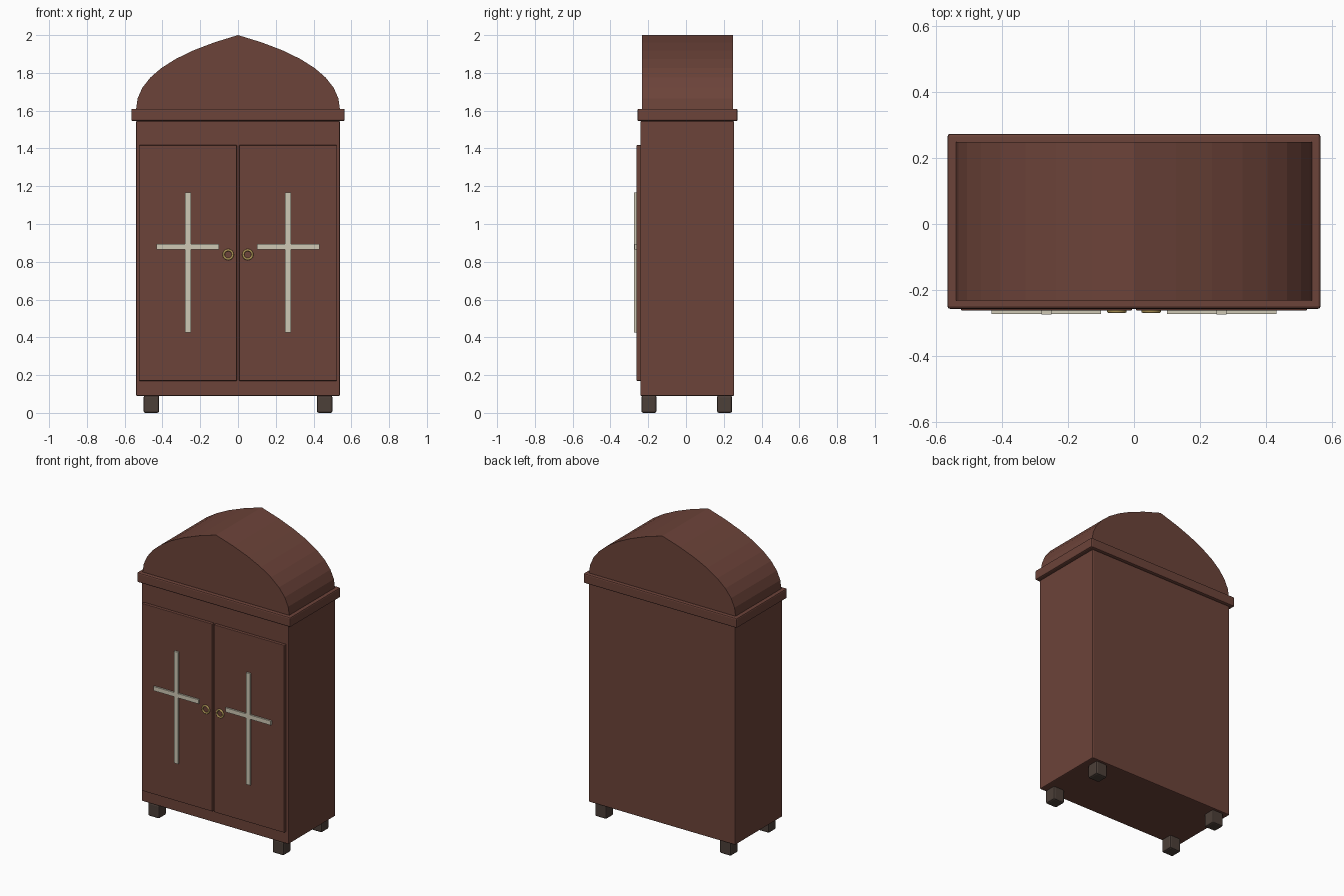
import bpy, bmesh, math
from mathutils import Matrix

if "Cube" in bpy.data.objects:
    bpy.data.objects.remove(bpy.data.objects["Cube"])


def material(name, color):
    m = bpy.data.materials.new(name)
    m.diffuse_color = (*color, 1)
    m.use_nodes = True
    m.node_tree.nodes["Principled BSDF"].inputs["Base Color"].default_value = m.diffuse_color
    return m


WOOD = material("brown_wood", (0.150, 0.056, 0.041))
DARK = material("dark_wood", (0.072, 0.050, 0.040))
CREAM = material("cream", (0.62, 0.58, 0.46))
BRASS = material("brass", (0.45, 0.32, 0.10))


def finish(bm, name, mat, bevel=0):
    bmesh.ops.recalc_face_normals(bm, faces=bm.faces)
    mesh = bpy.data.meshes.new(name)
    bm.to_mesh(mesh)
    bm.free()
    mesh.materials.append(mat)
    ob = bpy.data.objects.new(name, mesh)
    bpy.context.collection.objects.link(ob)
    if bevel:
        mod = ob.modifiers.new("bevel", "BEVEL")
        mod.width, mod.segments = bevel, 2
    return ob


def box(name, x, y, z, mat, bevel=0):
    """Box from (min, max) ranges on each axis."""
    bm = bmesh.new()
    bmesh.ops.create_cube(bm, size=1)
    for v in bm.verts:
        v.co = [r[0] if c < 0 else r[1] for c, r in zip(v.co, (x, y, z))]
    return finish(bm, name, mat, bevel)


# Cabinet body and cornice
box("body", (-0.54, 0.54), (-0.242, 0.255), (0.09, 1.545), WOOD, 0.006)
box("cornice", (-0.565, 0.565), (-0.257, 0.273), (1.545, 1.61), WOOD, 0.008)

# Pointed arch crown: curved half profile, mirrored, extruded in depth
N = 8
half = []
for i in range(N + 1):
    t = i / N
    half.append((0.54 * (2 * t - t * t),
                 2.0 * (1 - t) ** 2 + 1.85 * 2 * t * (1 - t) + 1.605 * t * t))
profile = [(-x, z) for x, z in reversed(half[1:])] + half
bm = bmesh.new()
face = bm.faces.new([bm.verts.new((x, -0.232, z)) for x, z in profile])
ext = bmesh.ops.extrude_face_region(bm, geom=[face], use_keep_orig=True)
for v in ext["geom"]:
    if isinstance(v, bmesh.types.BMVert):
        v.co.y = 0.249
finish(bm, "arched_crown", WOOD)


def torus(name, x, z, major, minor, y, mat, n=24, m=8):
    """Ring lying in the door plane."""
    bm = bmesh.new()
    rings = []
    for i in range(n):
        a = math.tau * i / n
        rings.append([])
        for j in range(m):
            b = math.tau * j / m
            r = major + minor * math.cos(b)
            rings[-1].append(bm.verts.new((x + r * math.cos(a),
                                           y + minor * math.sin(b),
                                           z + r * math.sin(a))))
    for i in range(n):
        p, q = rings[i], rings[(i + 1) % n]
        for j in range(m):
            k = (j + 1) % m
            bm.faces.new((p[j], p[k], q[k], q[j]))
    for f in bm.faces:
        f.smooth = True
    return finish(bm, name, mat)


for s, side in ((-1, "left"), (1, "right")):
    def span(a, b):
        return tuple(sorted((s * a, s * b)))

    # Door with a cream cross and a ring handle
    box(side + "_door", span(0.006, 0.524), (-0.262, -0.235), (0.17, 1.417), WOOD, 0.003)
    box(side + "_cross_upright", span(0.25, 0.28), (-0.274, -0.258), (0.425, 1.168), CREAM)
    box(side + "_cross_bar", span(0.10, 0.432), (-0.273, -0.258), (0.865, 0.893), CREAM)
    torus(side + "_handle", s * 0.052, 0.838, 0.024, 0.006, -0.264, BRASS)

    # Feet
    for depth, y in (("front", (-0.236, -0.156)), ("back", (0.164, 0.244))):
        box(f"{depth}_{side}_foot", span(0.417, 0.5), y, (0.0, 0.092), DARK, 0.01)
